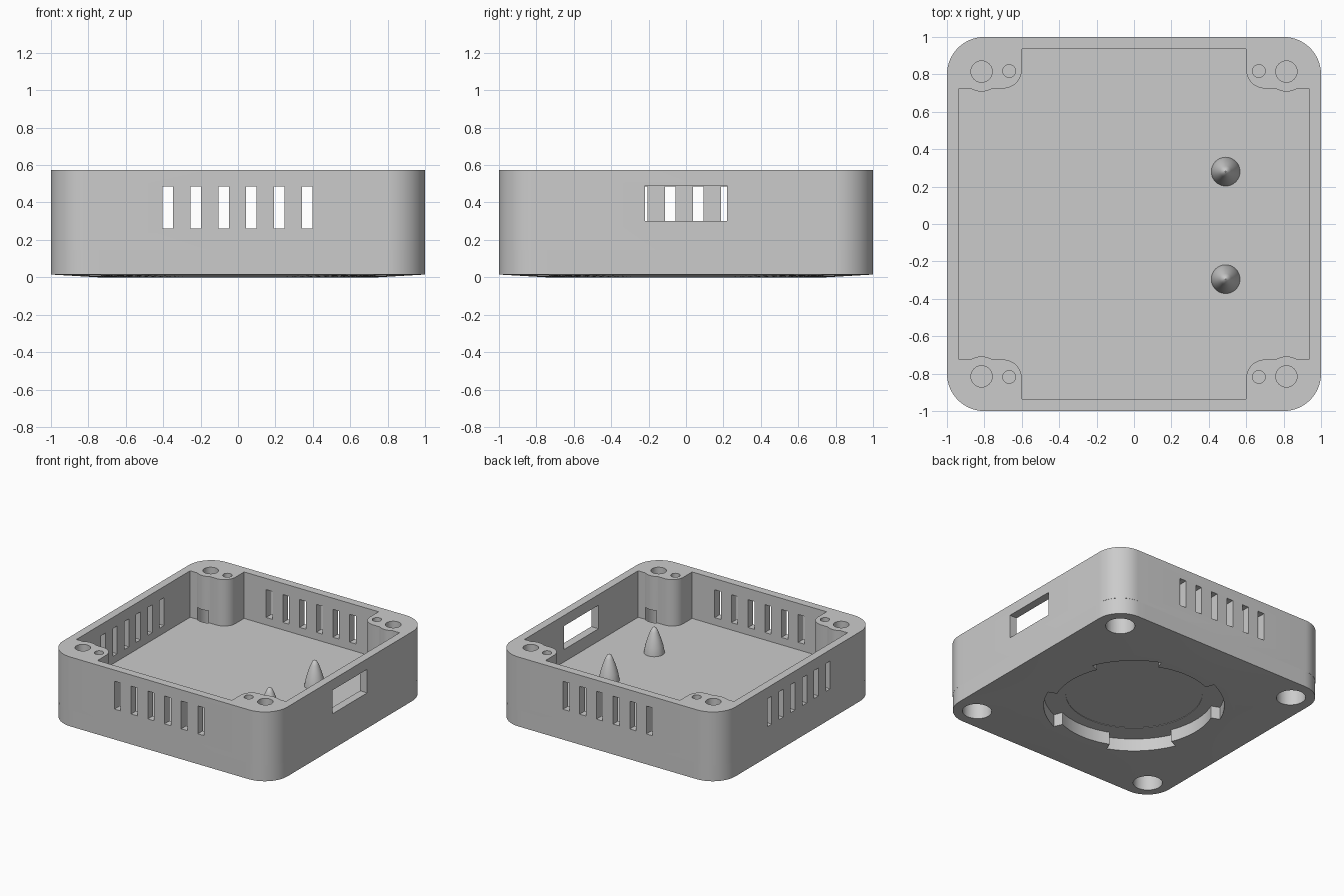
import bpy, bmesh, math
from mathutils import Vector

if "Cube" in bpy.data.objects:
    bpy.data.objects.remove(bpy.data.objects["Cube"])

grey = bpy.data.materials.new("plain grey")
grey.use_nodes = True
grey.diffuse_color = (0.6, 0.6, 0.6, 1)
grey.node_tree.nodes["Principled BSDF"].inputs["Base Color"].default_value = (0.6, 0.6, 0.6, 1)


def loft(name, rings, close=True):
    """Skin a stack of matching point rings and cap both ends."""
    bm = bmesh.new()
    loops = [[bm.verts.new(p) for p in ring] for ring in rings]
    n = len(rings[0])
    for a, b in zip(loops, loops[1:]):
        for i in range(n):
            j = (i + 1) % n
            bm.faces.new((a[i], a[j], b[j], b[i]))
    bm.faces.new(loops[0][::-1])
    bm.faces.new(loops[-1])
    bmesh.ops.recalc_face_normals(bm, faces=bm.faces)
    mesh = bpy.data.meshes.new(name)
    bm.to_mesh(mesh)
    bm.free()
    mesh.materials.append(grey)
    obj = bpy.data.objects.new(name, mesh)
    bpy.context.collection.objects.link(obj)
    return obj


def prism(name, outline, z0, z1):
    return loft(name, [[(x, y, z) for x, y in outline] for z in (z0, z1)])


def circle(x, y, r, n=40):
    return [(x + r * math.cos(math.tau * i / n), y + r * math.sin(math.tau * i / n))
            for i in range(n)]


def rounded(x0, x1, y0, y1, r, steps=14):
    pts = []
    corners = [(x1 - r, y1 - r), (x0 + r, y1 - r), (x0 + r, y0 + r), (x1 - r, y0 + r)]
    for k, (cx, cy) in enumerate(corners):
        for i in range(steps + 1):
            a = math.pi / 2 * (k + i / steps)
            pts.append((cx + r * math.cos(a), cy + r * math.sin(a)))
    return pts


def box(x0, x1, y0, y1, z0, z1):
    return prism("cutter", [(x0, y0), (x1, y0), (x1, y1), (x0, y1)], z0, z1)


def cut(target, cutters):
    """Subtract each cutter from the target and discard it."""
    for c in cutters:
        bpy.context.view_layer.objects.active = target
        mod = target.modifiers.new("cut", "BOOLEAN")
        mod.operation, mod.solver, mod.object = "DIFFERENCE", "EXACT", c
        bpy.ops.object.modifier_apply(modifier=mod.name)
        bpy.data.objects.remove(c)


SPLIT, FLOOR, TOP = 0.145, 0.2, 0.575
CORNERS = [(sx, sy) for sx in (-1, 1) for sy in (-1, 1)]
HOLE = 0.815

# Upper tray: the cavity leaves a screw boss standing in each corner
tray = prism("tray_walls", rounded(-1, 1, -1, 1, 0.2), SPLIT, TOP)
cavity = prism("cavity", rounded(-0.935, 0.935, -0.935, 0.935, 0.03, 4), FLOOR, 0.8)
bosses = []
for sx, sy in CORNERS:
    block = rounded(0.6, 1.2, 0.725, 1.2, 0.1)
    bosses.append(prism("boss", [(sx * x, sy * y) for x, y in block], 0.1, 0.9))
    bosses.append(prism("boss", circle(sx * HOLE, sy * HOLE, 0.107), 0.1, 0.9))
cut(cavity, bosses)
cut(tray, [cavity])

# Vent slots in the front, back and one side, port in the other side
holes = [box(0.85, 1.1, -0.22, 0.22, 0.3, 0.49)]
for i in range(6):
    c = -0.375 + 0.149 * i
    for side in (-1, 1):
        y0, y1 = sorted((side * 0.85, side * 1.1))
        holes.append(box(c - 0.028, c + 0.028, y0, y1, 0.26, 0.485))
    holes.append(box(-1.1, -0.85, c - 0.035, c + 0.021, 0.26, 0.485))

# Blind screw and pin holes on top, wide pockets underneath
for sx, sy in CORNERS:
    holes.append(prism("cutter", circle(sx * HOLE, sy * HOLE, 0.057), 0.37, 0.8))
    holes.append(prism("cutter", circle(sx * 0.668, sy * 0.818, 0.034), 0.4, 0.8))
    holes.append(prism("cutter", circle(sx * HOLE, sy * HOLE, 0.107), 0.0, 0.3))
cut(tray, holes)

# Base plate with a shallow dished underside
outline = []
corner_pts = rounded(-1, 1, -1, 1, 0.205)
for i, p in enumerate(corner_pts):
    a, b = Vector(p), Vector(corner_pts[(i + 1) % len(corner_pts)])
    steps = 24 if (b - a).length > 0.5 else 1
    outline += [a.lerp(b, k / steps) for k in range(steps)]
base = loft("base_plate", [
    [(*(p.normalized() * 0.745), 0) for p in outline],
    [(p.x, p.y, 0.015) for p in outline],
    [(p.x, p.y, SPLIT) for p in outline]])

# Twist-lock recess: four wide notches on the diagonals
recess = []
for k in range(8):
    r = 0.66 if k % 2 else 0.59
    for i in range(13):
        a = math.radians(45 * k - 22.5 + 45 * i / 12)
        recess.append((r * math.cos(a), r * math.sin(a)))
cutters = [prism("cutter", recess, -0.1, 0.1),
           prism("cutter", circle(0, 0, 0.5, 64), -0.1, 0.104)]
cutters += [prism("cutter", circle(sx * HOLE, sy * HOLE, 0.107), -0.1, 0.3) for sx, sy in CORNERS]
cut(base, cutters)

# Bullet-shaped locating pegs on the floor
parts = [tray, base]
profile = [(0.077, -0.01), (0.077, 0), (0.066, 0.06), (0.05, 0.115),
           (0.03, 0.17), (0.016, 0.198), (0.003, 0.207)]
for name, y in (("front_peg", -0.295), ("back_peg", 0.28)):
    parts.append(loft(name, [[(px, py, FLOOR + z) for px, py in circle(0.49, y, r)]
                             for r, z in profile]))

bpy.ops.object.select_all(action="DESELECT")
for obj in parts:
    obj.select_set(True)
bpy.context.view_layer.objects.active = tray
bpy.ops.object.shade_smooth_by_angle(angle=math.radians(30))
